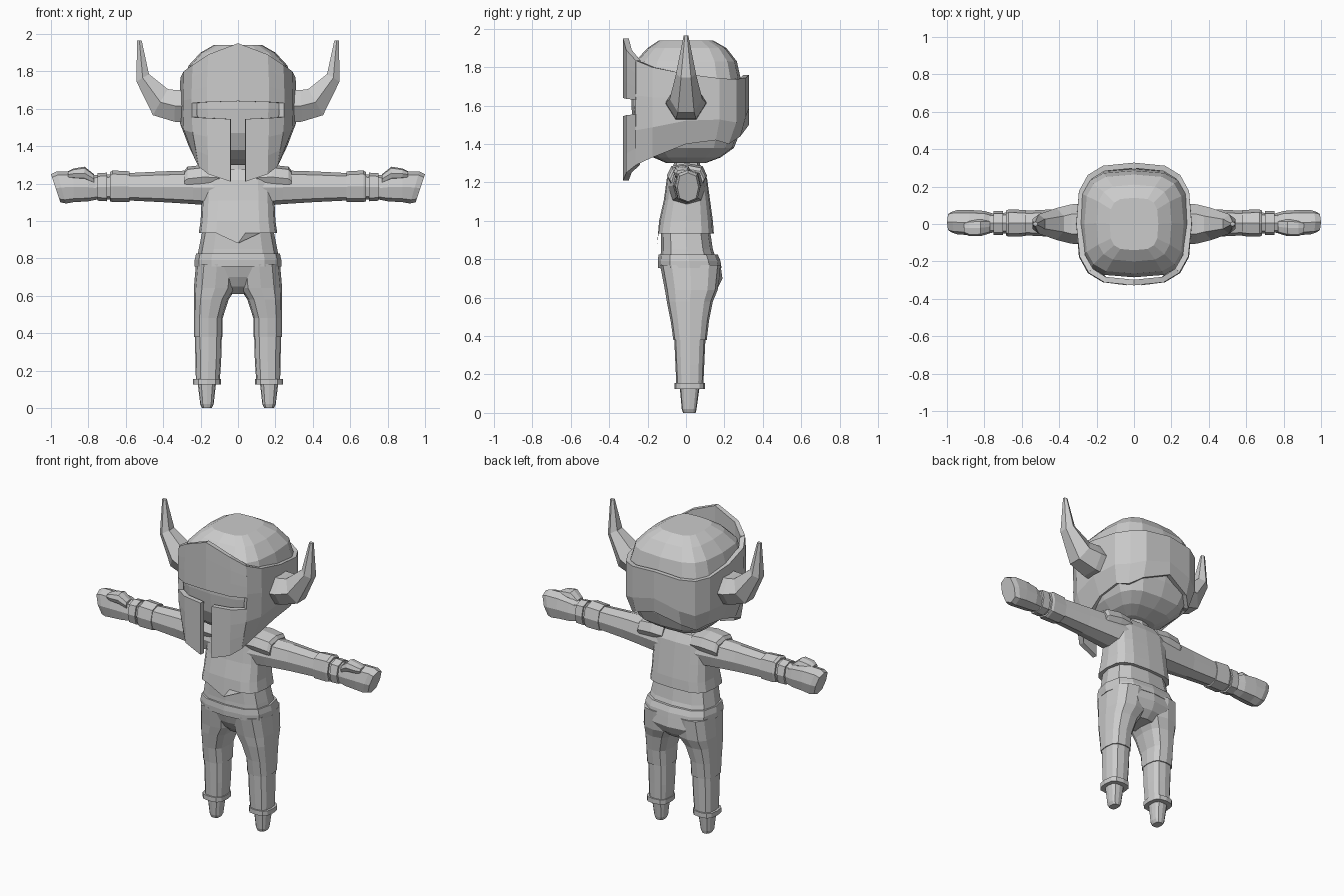
import bpy, bmesh, math
from mathutils import Vector

grey = bpy.data.materials.new("plain grey")
grey.diffuse_color = (0.6, 0.6, 0.6, 1)


def finish(name, bm, mirror=False):
    me = bpy.data.meshes.new(name)
    bm.to_mesh(me)
    bm.free()
    me.materials.append(grey)
    ob = bpy.data.objects.new(name, me)
    bpy.context.collection.objects.link(ob)
    if mirror:
        ob.modifiers.new("mirror", 'MIRROR').use_mirror_merge = False
    return ob


def spow(v, e):
    return math.copysign(abs(v) ** e, v) if abs(v) > 1e-6 else 0.0


def ring(c, u, v, n, e):
    """Rounded-square ring about c with half axes u and v."""
    c, u, v = Vector(c), Vector(u), Vector(v)
    return [c + u * spow(math.cos(2 * math.pi * i / n), e)
            + v * spow(math.sin(2 * math.pi * i / n), e) for i in range(n)]


def zring(z, x0, x1, y0, y1, n=12, e=0.7):
    return ring(((x0 + x1) / 2, (y0 + y1) / 2, z), ((x1 - x0) / 2, 0, 0), (0, (y1 - y0) / 2, 0), n, e)


def xring(x, y0, y1, z0, z1, tilt=0, n=8, e=0.75):
    return ring((x, (y0 + y1) / 2, (z0 + z1) / 2), (0, (y1 - y0) / 2, 0), (tilt, 0, (z1 - z0) / 2), n, e)


def loft(name, rings, mirror=False):
    bm = bmesh.new()
    rows = [[bm.verts.new(p) for p in r] for r in rings]
    n = len(rows[0])
    for a, b in zip(rows, rows[1:]):
        for i in range(n):
            j = (i + 1) % n
            bm.faces.new((a[i], a[j], b[j], b[i]))
    bm.faces.new(rows[0])
    bm.faces.new(rows[-1])
    bmesh.ops.recalc_face_normals(bm, faces=bm.faces)
    return finish(name, bm, mirror)


# skull: rounded-square dome and jaw
loft("head", [zring(z, -x, x, f, b, 16, 0.6) for z, x, f, b in (
    (1.30, .11, -.10, .10), (1.33, .18, -.17, .18), (1.38, .235, -.23, .25),
    (1.47, .275, -.27, .285), (1.60, .29, -.285, .295), (1.74, .29, -.285, .285),
    (1.83, .265, -.265, .265), (1.90, .20, -.20, .21), (1.94, .13, -.14, .14))])


# helmet bands: columns of (angle from front, top z, bottom z)
def helmet_point(deg, z):
    a = math.radians(deg)
    s, c = math.sin(a), math.cos(a)
    low = max(0.0, min(1.0, (1.5 - z) / 0.2))
    high = max(0.0, (z - 1.75) / 0.2)
    x = 0.31 * spow(s, 0.65) * (1 - 0.3 * low * s * s - 0.06 * high)
    y = -0.328 * spow(c, 0.65)
    if y > 0:
        y *= 1 - 0.3 * low
    return (x, y, z)


def band(name, cols, mirror=False):
    bm = bmesh.new()
    grid = [[bm.verts.new(helmet_point(a, b + (t - b) * k / 3)) for k in range(4)] for a, t, b in cols]
    for p, q in zip(grid, grid[1:]):
        for k in range(3):
            bm.faces.new((p[k], q[k], q[k + 1], p[k + 1]))
    ob = finish(name, bm, mirror)
    sol = ob.modifiers.new("thickness", 'SOLIDIFY')
    sol.thickness, sol.offset = 0.03, -1
    return ob


side = [(45, 1.835, 1.29), (67.5, 1.80, 1.33), (90, 1.765, 1.40), (112.5, 1.742, 1.42),
        (135, 1.737, 1.40), (157.5, 1.745, 1.44), (180, 1.76, 1.50)]
band("helmet_side_band", side + [(360 - a, t, b) for a, t, b in side[-2::-1]])
band("helmet_brow", [(-45, 1.835, 1.63), (-22.5, 1.89, 1.635), (0, 1.95, 1.64),
                     (22.5, 1.89, 1.635), (45, 1.835, 1.63)])
band("cheek_guard", [(2.5, 1.545, 1.21), (22.5, 1.55, 1.25), (45, 1.555, 1.29)], True)

# horns: hexagonal sections between an inner and an outer profile point
horn = [((.27, 1.70), (.27, 1.525), .11), ((.335, 1.70), (.34, 1.53), .105),
        ((.375, 1.705), (.455, 1.565), .085), ((.476, 1.785), (.543, 1.745), .052),
        ((.515, 1.965), (.54, 1.965), .012)]
loft("horn", [ring(((p[0] + q[0]) / 2, 0, (p[1] + q[1]) / 2), (0, w, 0),
                   ((p[0] - q[0]) / 1.74, 0, (p[1] - q[1]) / 1.74), 6, 1) for p, q, w in horn], True)

# torso
loft("neck", [zring(1.22, -.08, .08, -.07, .08, 8), zring(1.34, -.07, .07, -.06, .07, 8)])
hem = zring(.935, -.21, .21, -.15, .145, 16, .6)
hem[12].z = .88                      # pointed front hem
loft("chest", [hem, zring(1.0, -.20, .20, -.14, .14, 16, .6), zring(1.11, -.195, .195, -.115, .125, 16, .6),
               zring(1.22, -.19, .19, -.10, .11, 16, .6), zring(1.275, -.14, .14, -.07, .08, 16, .6)])
loft("abdomen", [zring(.78, -.222, .222, -.135, .165), zring(.85, -.21, .21, -.13, .14),
                 zring(.95, -.19, .19, -.13, .125)])
loft("belt", [zring(.755, -.232, .232, -.145, .185), zring(.79, -.232, .232, -.147, .18),
              zring(.825, -.224, .224, -.143, .165)])
loft("pelvis", [zring(.61, -.07, .07, -.04, .12), zring(.65, -.13, .13, -.085, .165),
                zring(.70, -.19, .19, -.115, .19), zring(.77, -.222, .222, -.138, .18)])

# legs
loft("thigh", [zring(.38, .082, .235, -.066, .108), zring(.48, .082, .235, -.08, .12),
               zring(.58, .05, .236, -.10, .14), zring(.64, .01, .236, -.11, .165),
               zring(.77, .0, .225, -.135, .18)], True)
loft("shin", [zring(.14, .098, .225, -.05, .09), zring(.25, .09, .228, -.055, .095),
              zring(.40, .086, .23, -.062, .102)], True)
loft("ankle_cuff", [zring(.125, .092, .24, -.06, .10), zring(.155, .092, .24, -.06, .10)], True)
loft("foot", [zring(0, .14, .192, -.015, .05), zring(.02, .13, .202, -.022, .055),
              zring(.13, .118, .215, -.032, .07)], True)

# arms
loft("arm", [xring(.12, -.095, .105, 1.08, 1.275), xring(.24, -.085, .095, 1.09, 1.27),
             xring(.40, -.07, .08, 1.10, 1.265), xring(.60, -.06, .07, 1.11, 1.255)], True)
loft("shoulder_pad", [xring(.10, -.095, .105, 1.17, 1.29), xring(.18, -.10, .11, 1.17, 1.30),
                      xring(.27, -.092, .102, 1.16, 1.29), xring(.285, -.085, .095, 1.16, 1.27)], True)
loft("forearm_cuff", [xring(.58, -.065, .075, 1.10, 1.265), xring(.67, -.068, .078, 1.10, 1.27),
                      xring(.685, -.062, .072, 1.105, 1.26)], True)
loft("wrist", [xring(.66, -.052, .062, 1.115, 1.25), xring(.78, -.045, .055, 1.115, 1.245)], True)
loft("wrist_band", [xring(.70, -.06, .07, 1.105, 1.258), xring(.75, -.06, .07, 1.108, 1.255)], True)
loft("hand", [xring(.75, -.045, .055, 1.115, 1.235), xring(.80, -.055, .07, 1.105, 1.255),
              xring(.88, -.06, .075, 1.10, 1.265), xring(.945, -.055, .075, 1.093, 1.265, .025),
              xring(.975, -.045, .065, 1.10, 1.25, .025)], True)
loft("thumb", [xring(.77, -.05, .02, 1.20, 1.25), xring(.82, -.065, .025, 1.22, 1.29),
               xring(.88, -.065, .02, 1.225, 1.28), xring(.91, -.05, .01, 1.23, 1.265)], True)
